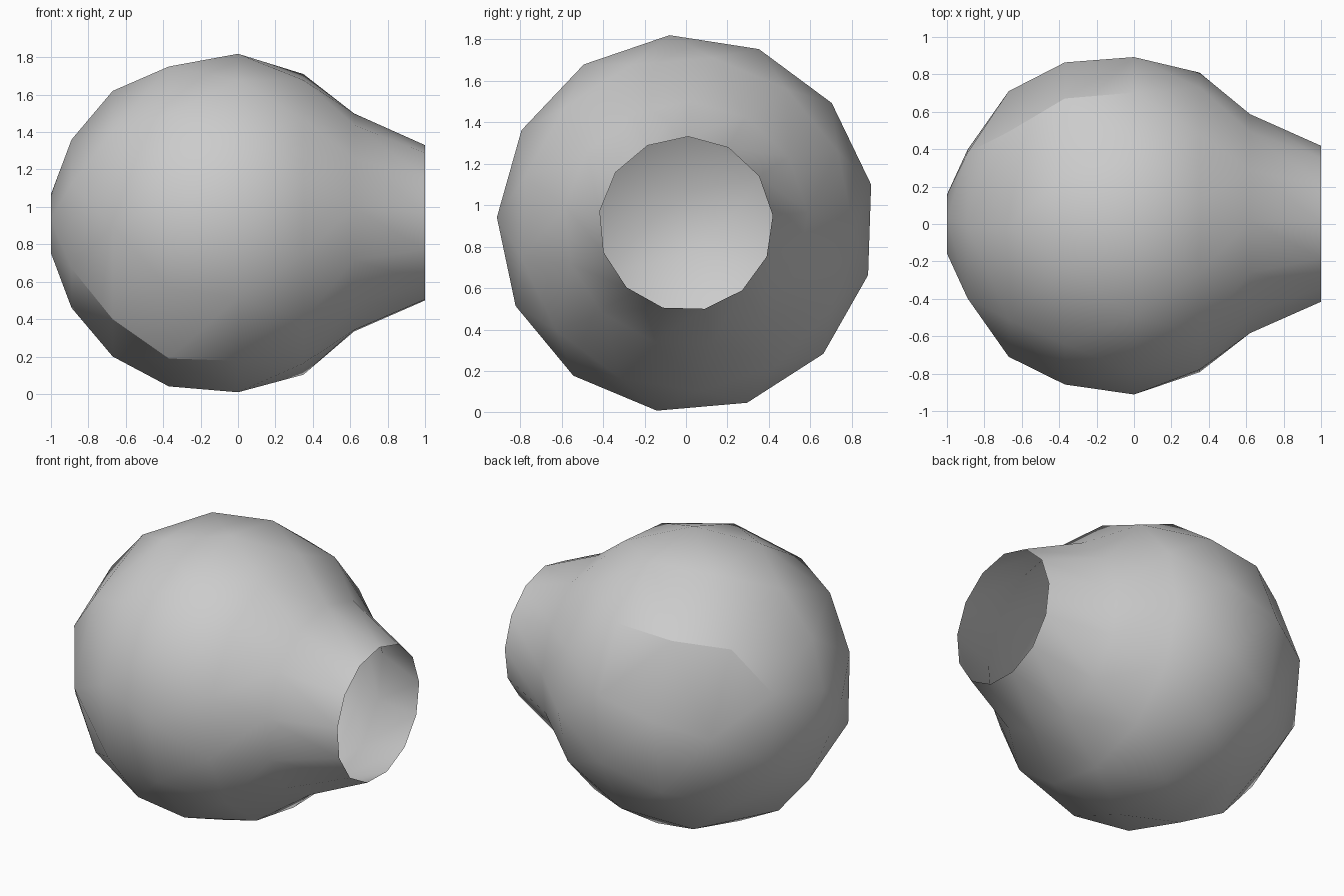
import bpy, bmesh
from math import sin, cos, tau, radians

if "Cube" in bpy.data.objects:
    bpy.data.objects.remove(bpy.data.objects["Cube"], do_unlink=True)

CENTRE_Z = 0.91

grey = bpy.data.materials.new("plain grey")
grey.use_nodes = True
grey.diffuse_color = (0.6, 0.6, 0.6, 1)
grey.node_tree.nodes["Principled BSDF"].inputs["Base Color"].default_value = grey.diffuse_color

bm = bmesh.new()


def ring(x, radius, count, phase):
    """Ring of vertices around the x axis."""
    angles = [radians(phase) + tau * i / count for i in range(count)]
    return [bm.verts.new((x, radius * cos(a), CENTRE_Z + radius * sin(a))) for a in angles]


# Faceted round body: hull over rings from the closed end to the neck
for x, radius, count, phase in [
    (-1.0, 0.16, 4, 80),
    (-0.89, 0.45, 6, 32),
    (-0.67, 0.71, 8, 1),
    (-0.37, 0.87, 11, 105),
    (0.0, 0.912, 13, 95),
    (0.35, 0.81, 13, 81),
]:
    ring(x, radius, count, phase)
shoulder = ring(0.62, 0.59, 13, 88.5)
bmesh.ops.convex_hull(bm, input=bm.verts[:])

# Open the body where the neck begins
rim = set(shoulder)
caps = [f for f in bm.faces if all(v in rim for v in f.verts)]
bmesh.ops.delete(bm, geom=caps, context="FACES_ONLY")
bmesh.ops.delete(bm, geom=[e for e in bm.edges if not e.link_faces], context="EDGES")

# Tapering open neck
mouth = ring(1.0, 0.42, 13, 88.5)
for i in range(13):
    j = (i + 1) % 13
    bm.faces.new((shoulder[i], shoulder[j], mouth[j], mouth[i]))
bmesh.ops.recalc_face_normals(bm, faces=bm.faces[:])

mesh = bpy.data.meshes.new("round_body_with_neck")
bm.to_mesh(mesh)
bm.free()
mesh.materials.append(grey)
body = bpy.data.objects.new("round_body_with_neck", mesh)
bpy.context.collection.objects.link(body)

# Soft shading with the stronger facet edges kept
for other in bpy.context.selected_objects:
    other.select_set(False)
body.select_set(True)
bpy.context.view_layer.objects.active = body
bpy.ops.object.shade_smooth_by_angle(angle=radians(26))
